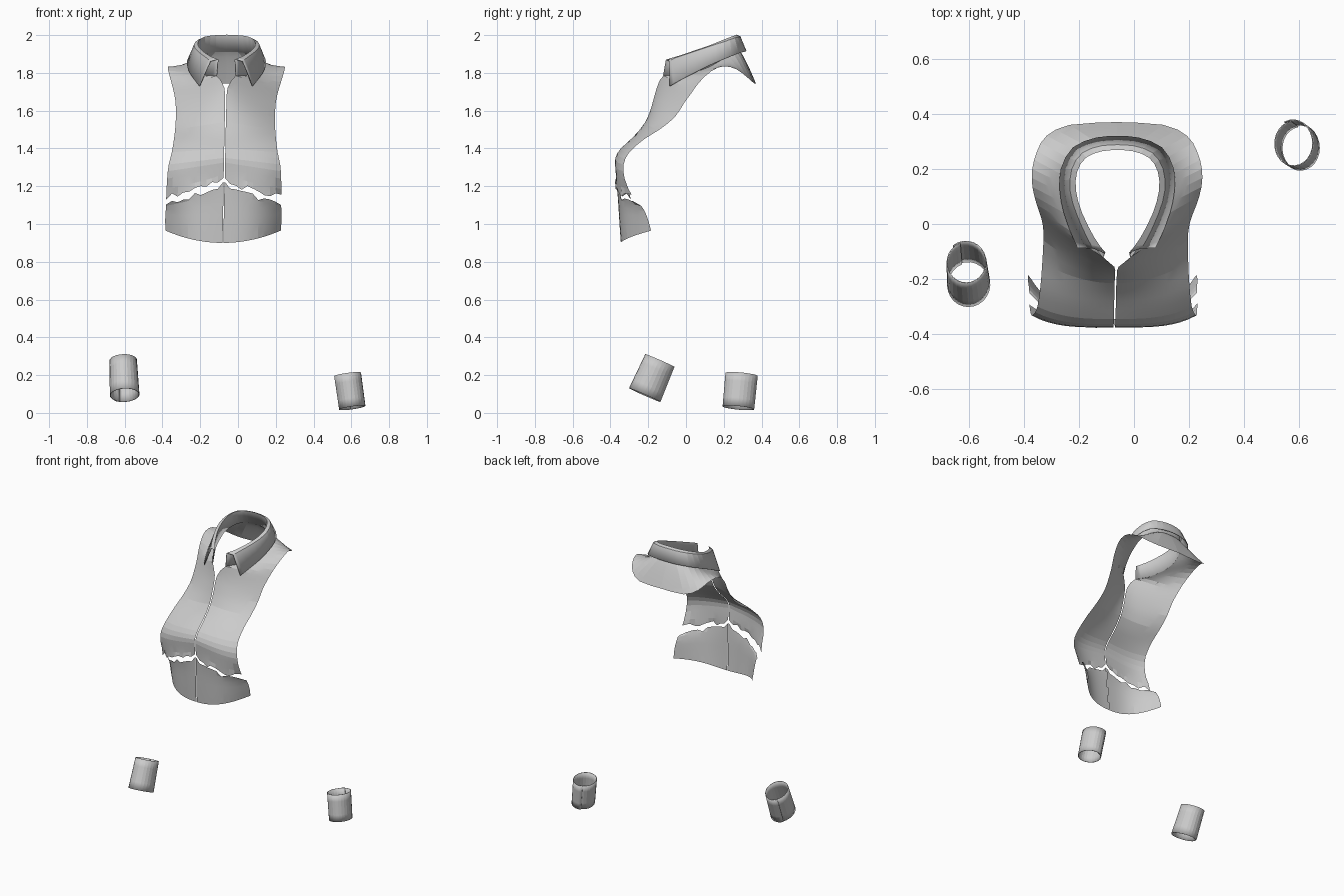
import bpy, random
from math import sin, cos, pi
from mathutils import Vector

if "Cube" in bpy.data.objects:
    bpy.data.objects.remove(bpy.data.objects["Cube"])

random.seed(4)
COLS = 10


def make(name, rows):
    """Quad sheet through equally long rows of points."""
    n = len(rows[0])
    verts = [p for r in rows for p in r]
    faces = [(i * n + j, i * n + j + 1, (i + 1) * n + j + 1, (i + 1) * n + j)
             for i in range(len(rows) - 1) for j in range(n - 1)]
    me = bpy.data.meshes.new(name)
    me.from_pydata(verts, [], faces)
    ob = bpy.data.objects.new(name, me)
    bpy.context.collection.objects.link(ob)
    bpy.context.view_layer.objects.active = ob
    ob.select_set(True)
    bpy.ops.object.shade_smooth_by_angle(angle=0.14)
    ob.select_set(False)
    return ob


def refine(pts, k=2):
    """Catmull-Rom resampling of a point path."""
    out = []
    for i in range(len(pts) - 1):
        a, b = Vector(pts[max(i - 1, 0)]), Vector(pts[i])
        c, d = Vector(pts[i + 1]), Vector(pts[min(i + 2, len(pts) - 1)])
        for j in range(k):
            t = j / k
            out.append(b + (c - a) * t / 2 + (a * 2 - b * 5 + c * 4 - d) * t * t / 2
                       + (b * 3 - a - c * 3 + d) * t ** 3 / 2)
    return out + [Vector(pts[-1])]


def place(p, side):
    """Offset a half-garment point from the slightly leaning centre line."""
    return Vector((-0.06 - 0.02 * max(0, min(1, 1.9 - p[2])) + side * p[0], p[1], p[2]))


def row(a, b, py, pz):
    """Cross row from inner to outer edge, curved by the two powers."""
    return [Vector((a[0] + (b[0] - a[0]) * s, a[1] + (b[1] - a[1]) * s ** py,
                    a[2] + (b[2] - a[2]) * s ** pz))
            for s in (j / COLS for j in range(COLS + 1))]


# Inner edge: centre front, then round the neck to the centre back
inner = [(.003, -.367, 1.245), (.003, -.373, 1.30), (.003, -.374, 1.35), (.003, -.345, 1.40),
         (.003, -.28, 1.46), (.003, -.215, 1.54), (.004, -.18, 1.63), (.008, -.155, 1.72),
         (.05, -.12, 1.785), (.10, -.045, 1.785), (.145, .05, 1.805), (.165, .13, 1.835),
         (.16, .19, 1.87), (.12, .25, 1.90), (.06, .285, 1.91), (0, .29, 1.91)]
# Outer edge: side, armhole, shoulder, yoke
outer = [(.305, -.285, 1.14), (.302, -.325, 1.24), (.295, -.33, 1.315), (.28, -.30, 1.38),
         (.27, -.22, 1.45), (.265, -.14, 1.50), (.262, -.06, 1.565), (.265, -.01, 1.64),
         (.275, .03, 1.695), (.29, .07, 1.75), (.307, .135, 1.81), (.308, .20, 1.835),
         (.29, .265, 1.82), (.255, .32, 1.78), (.17, .36, 1.745), (0, .37, 1.745)]
power = [(4, .55), (4, .9), (3.5, 1), (3, 1), (2.5, 1), (2, 1), (1.6, 1), (1.2, 1)] + [(1, 1.15)] * 8
powers = refine([(a, b, 0) for a, b in power])

# Collar paths: neck base, fold, leaf edge
base = inner[8:]
fold = [(.045, -.105, 1.87), (.085, -.05, 1.885), (.13, .04, 1.915), (.152, .12, 1.942),
        (.148, .19, 1.97), (.115, .242, 1.99), (.055, .266, 1.998), (0, .27, 2.0)]
fold_out = [(.085, -.088, 1.862), (.108, -.05, 1.88), (.148, .04, 1.91), (.17, .12, 1.937),
            (.164, .2, 1.963), (.126, .257, 1.983), (.06, .282, 1.99), (0, .286, 1.992)]
leaf = [(.14, -.085, 1.73), (.165, -.03, 1.762), (.192, .045, 1.80), (.206, .12, 1.838),
        (.203, .2, 1.873), (.16, .277, 1.903), (.075, .312, 1.913), (0, .318, 1.915)]

for side, tag in ((1, "right"), (-1, "left")):
    # Shirt front, shoulder and half yoke, with a ragged lower edge
    rows = [row(a, b, p[0], p[1]) for a, b, p in zip(refine(inner), refine(outer), powers)]
    for p in rows[0][1:]:
        p.z += random.uniform(-.012, .022)
        p.y -= random.uniform(0, .012)
    make("shirt_front_" + tag, [[place(p, side) for p in r] for r in rows])

    # Hem band below the tear
    hem = refine([(.002, -.345, .90), (.002, -.352, 1.0), (.002, -.358, 1.10), (.002, -.366, 1.225)])
    edge = refine([(.305, -.185, .965), (.308, -.20, 1.02), (.306, -.22, 1.07), (.304, -.25, 1.115)])
    pz = [2, 2, 2, 2, 1.5, .9, .6]
    rows = [row(a, b, 3, q) for a, b, q in zip(hem, edge, pz)]
    for p in rows[-1][1:]:
        p.z += random.uniform(-.02, .012)
    make("hem_band_" + tag, [[place(p, side) for p in r] for r in rows])

# Folded collar, mirrored to run all the way round
rows = []
for path in (base, fold, fold_out, leaf):
    half = refine(path)
    rows.append([place(p, 1) for p in half] + [place(p, -1) for p in reversed(half[:-1])])
collar = make("collar", rows)
mod = collar.modifiers.new("thickness", "SOLIDIFY")
mod.thickness = 0.005
mod.offset = 0


def cuff(name, top, bottom, rx, ry, flare, start):
    """Tapered sleeve cuff whose ends overlap along a seam."""
    top, bottom = Vector(top), Vector(bottom)
    axis = (top - bottom).normalized()
    u = (Vector((1, 0, 0)) - axis * axis.x).normalized()
    v = axis.cross(u)
    n, rows = 26, []
    for i in range(5):
        t = i / 4
        c = bottom.lerp(top, t)
        k = 1 + flare * (1 - t)
        ring = []
        for j in range(n + 1):
            f = j / n
            a = start + f * (2 * pi + .35)
            w = k * (.97 + .08 * max(0, f - .75) / .25)
            ring.append(c + u * cos(a) * rx * w + v * sin(a) * ry * w)
        rows.append(ring)
    ob = make(name, rows)
    m = ob.modifiers.new("thickness", "SOLIDIFY")
    m.thickness = 0.004
    m.offset = 0


# Two loose cuffs
cuff("cuff_left", (-.608, -.14, .278), (-.60, -.22, .095), .073, .083, .08, 1.9)
cuff("cuff_right", (.58, .292, .204), (.605, .275, .027), .072, .084, -.02, 1.7)
